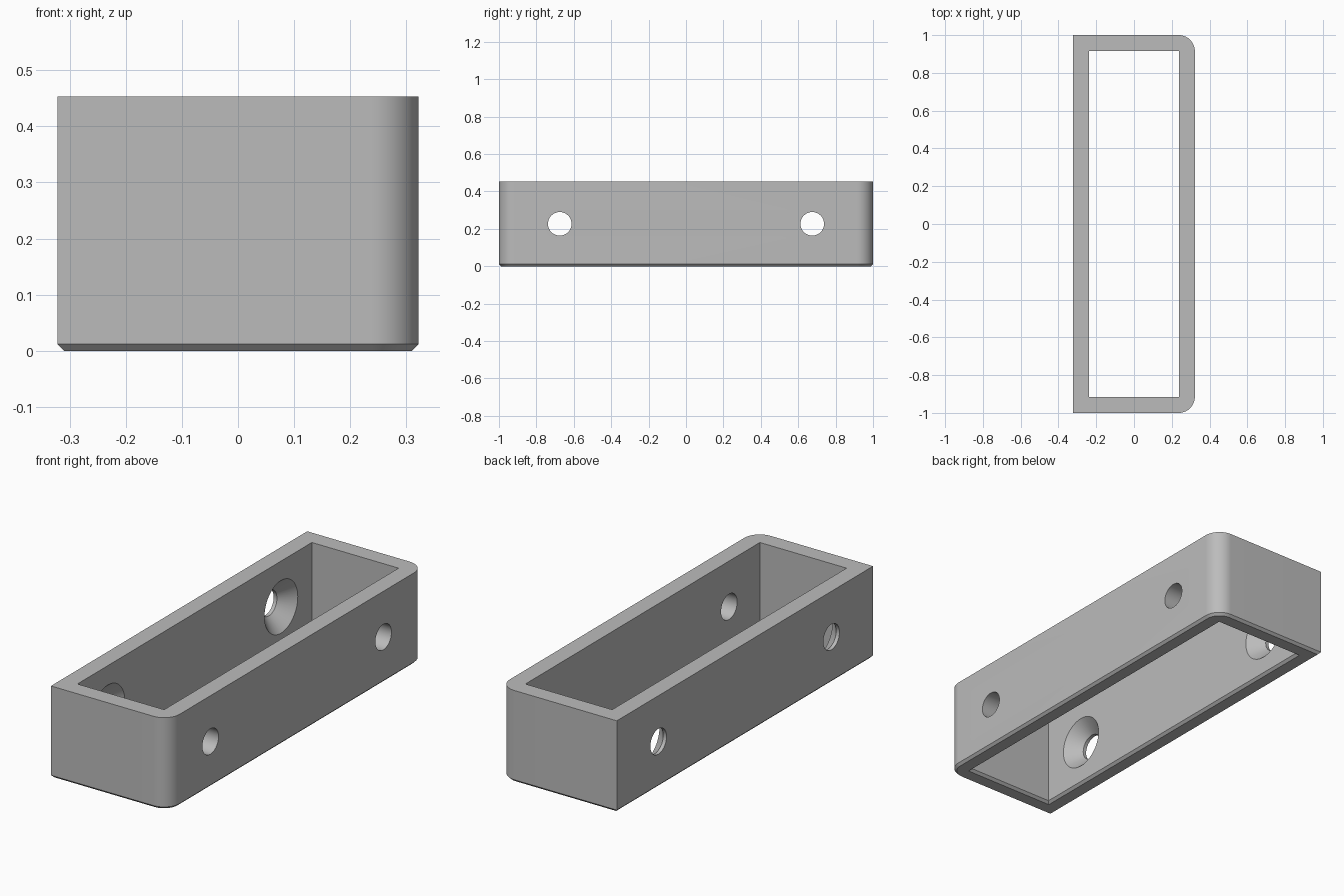
import bpy, bmesh, math

cube = bpy.data.objects.get("Cube")
if cube:
    bpy.data.objects.remove(cube, do_unlink=True)

HX, HY, H = 0.322, 1.0, 0.453     # half width, half length, height
WALL, ROUND, CHAMFER = 0.085, 0.085, 0.012
HOLE_Y, HOLE_Z, HOLE_R, SINK_R = 0.675, 0.227, 0.063, 0.13

grey = bpy.data.materials.new("plain grey")
grey.use_nodes = True
colour = (0.5, 0.5, 0.5, 1)
grey.diffuse_color = colour
grey.node_tree.nodes["Principled BSDF"].inputs["Base Color"].default_value = colour


def loft(name, rings):
    """Closed solid through rings that share a point count."""
    bm = bmesh.new()
    loops = [[bm.verts.new(p) for p in ring] for ring in rings]
    for a, b in zip(loops, loops[1:]):
        for i in range(len(a)):
            j = (i + 1) % len(a)
            bm.faces.new((a[i], a[j], b[j], b[i]))
    bm.faces.new(loops[0][::-1])
    bm.faces.new(loops[-1])
    bmesh.ops.recalc_face_normals(bm, faces=bm.faces)
    mesh = bpy.data.meshes.new(name)
    bm.to_mesh(mesh)
    bm.free()
    mesh.materials.append(grey)
    obj = bpy.data.objects.new(name, mesh)
    bpy.context.collection.objects.link(obj)
    return obj


def outline(inset, z, steps=16):
    """Plan outline: square corners on -x, rounded corners on +x."""
    r = ROUND - inset
    pts = [(-HX + inset, HY - inset, z), (-HX + inset, -HY + inset, z)]
    for side, start in ((-1, -90), (1, 0)):
        for i in range(steps + 1):
            a = math.radians(start + 90 * i / steps)
            pts.append((HX - ROUND + r * math.cos(a),
                        side * (HY - ROUND) + r * math.sin(a), z))
    return pts


def rectangle(grow, z):
    x, y = HX - WALL + grow, HY - WALL + grow
    return [(-x, -y, z), (x, -y, z), (x, y, z), (-x, y, z)]


def circle(x, y, r, n=48):
    return [(x, y + r * math.cos(2 * math.pi * i / n),
             HOLE_Z + r * math.sin(2 * math.pi * i / n)) for i in range(n)]


# Outer block with chamfered foot
frame = loft("frame", [outline(CHAMFER, 0), outline(0, CHAMFER), outline(0, H)])

# Cavity, flared slightly at the foot
cutters = [loft("cavity_cutter", [rectangle(2 * CHAMFER, -CHAMFER),
                                  rectangle(0, CHAMFER), rectangle(0, H + 0.1)])]

# Through holes, countersunk on the inside of the -x wall
inside = -HX + WALL
for side, label in ((-1, "front"), (1, "back")):
    y = side * HOLE_Y
    cutters.append(loft(label + "_hole_cutter", [
        circle(-HX - 0.1, y, HOLE_R),
        circle(inside - (SINK_R - HOLE_R), y, HOLE_R),
        circle(inside, y, SINK_R),
        circle(inside + 0.02, y, SINK_R),
        circle(inside + 0.02, y, HOLE_R),
        circle(HX + 0.1, y, HOLE_R)]))

bpy.context.view_layer.objects.active = frame
frame.select_set(True)
for cutter in cutters:
    mod = frame.modifiers.new(cutter.name, 'BOOLEAN')
    mod.operation = 'DIFFERENCE'
    mod.solver = 'EXACT'
    mod.object = cutter
    bpy.ops.object.modifier_apply(modifier=mod.name)
for cutter in cutters:
    bpy.data.objects.remove(cutter, do_unlink=True)

bpy.ops.object.shade_smooth_by_angle(angle=math.radians(30))
